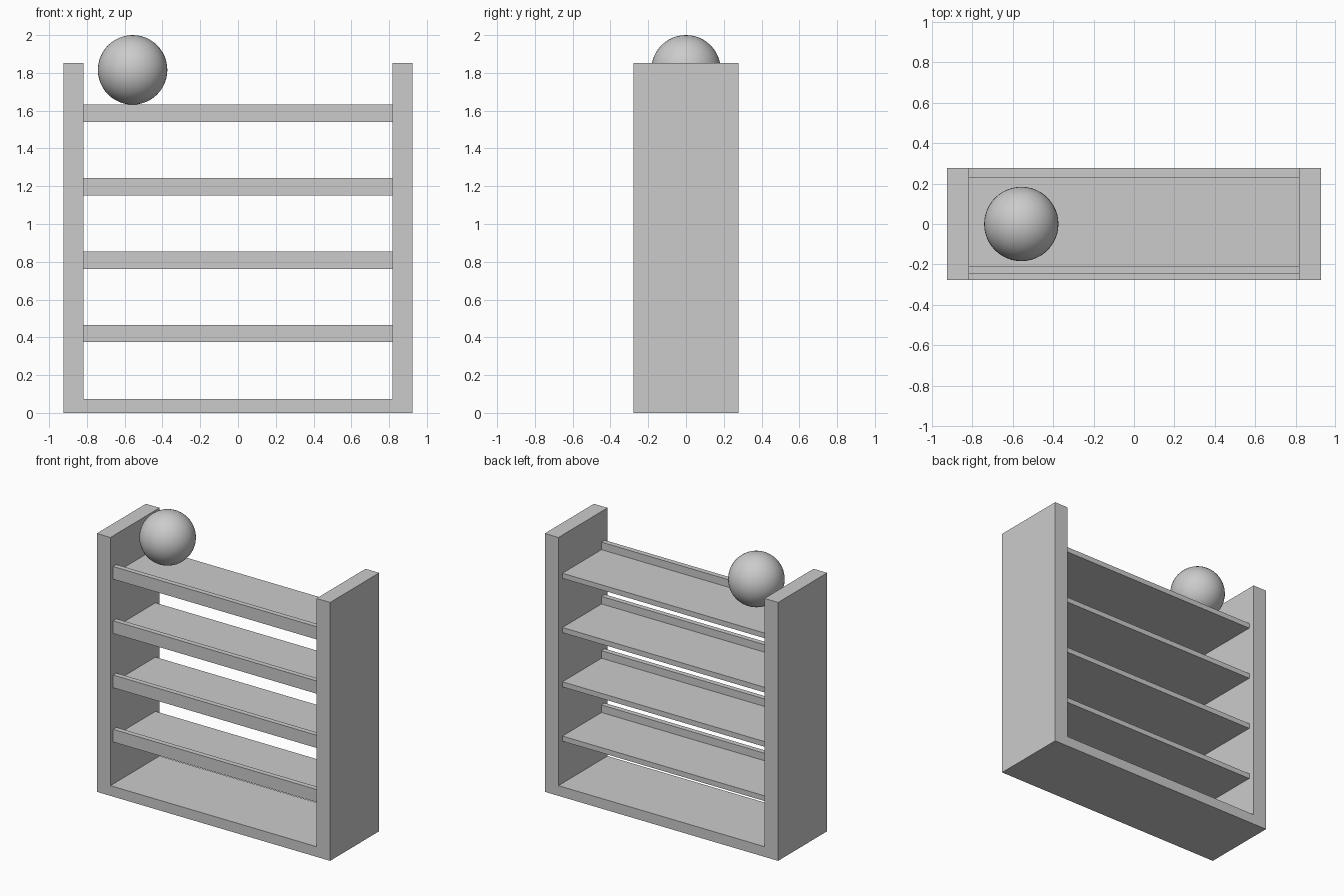
import bpy

# Remove the default cube
default = bpy.data.objects.get("Cube")
if default:
    bpy.data.objects.remove(default, do_unlink=True)

# Single plain grey finish
GREY = (0.6, 0.6, 0.6, 1.0)
grey = bpy.data.materials.new("plain grey")
grey.use_nodes = True
grey.diffuse_color = GREY
grey.node_tree.nodes["Principled BSDF"].inputs["Base Color"].default_value = GREY


def box(name, x, y, z):
    """Add a box spanning the given (min, max) ranges."""
    spans = (x, y, z)
    bpy.ops.mesh.primitive_cube_add(size=1, location=[(a + b) / 2 for a, b in spans])
    obj = bpy.context.object
    obj.name = name
    obj.scale = [b - a for a, b in spans]
    bpy.ops.object.transform_apply(location=False, rotation=False, scale=True)
    obj.data.materials.append(grey)
    return obj


OUTER, INNER = 0.925, 0.817
DEPTH = 0.278
HEIGHT = 1.852
BOARD = 0.037
LIP_FRONT, SHELF_BACK = -0.247, 0.232

# Side panels and base
box("left_panel", (INNER, OUTER), (-DEPTH, DEPTH), (0, HEIGHT))
box("right_panel", (-OUTER, -INNER), (-DEPTH, DEPTH), (0, HEIGHT))
box("base", (-INNER, INNER), (-DEPTH, DEPTH), (0, 0.073))

# Shelves, each with a raised lip along the front
for i in range(4):
    z = 0.374 + i * 0.389
    lip_back = LIP_FRONT + BOARD
    box(f"shelf_{i + 1}", (-INNER, INNER), (lip_back, SHELF_BACK), (z, z + BOARD))
    box(f"shelf_lip_{i + 1}", (-INNER, INNER), (LIP_FRONT, lip_back), (z, z + 0.091))

# Ball above the top shelf
bpy.ops.mesh.primitive_uv_sphere_add(segments=48, ring_count=24, radius=0.184,
                                     location=(-0.558, 0, 1.816))
ball = bpy.context.object
ball.name = "ball"
ball.data.materials.append(grey)
bpy.ops.object.shade_smooth()
